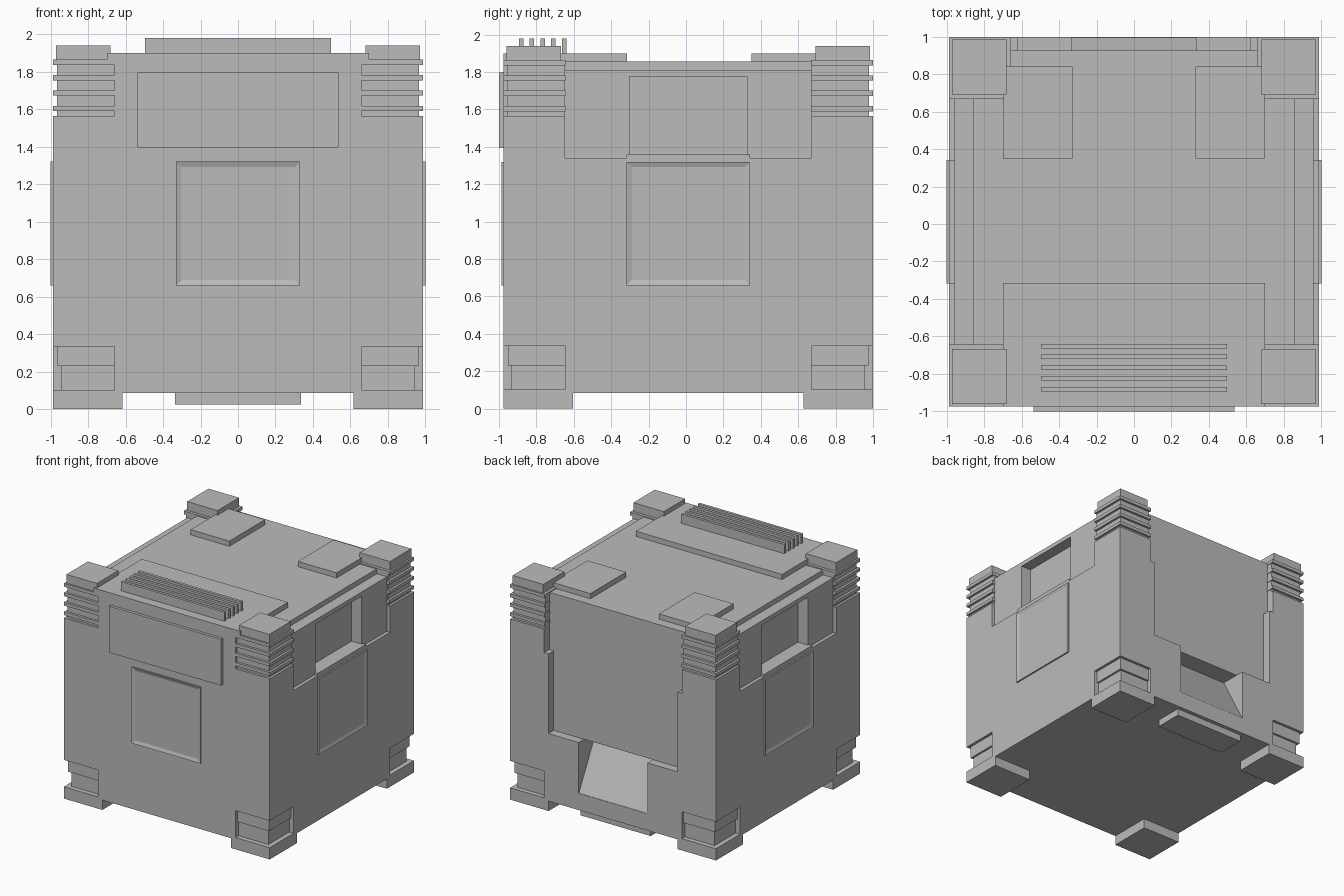
import bpy, bmesh
from mathutils import Vector

old = bpy.data.objects.get("Cube")
if old:
    bpy.data.objects.remove(old, do_unlink=True)

GREY = (0.5, 0.5, 0.5, 1)
mat = bpy.data.materials.new("plain_grey")
mat.use_nodes = True
mat.diffuse_color = GREY
mat.node_tree.nodes["Principled BSDF"].inputs["Base Color"].default_value = GREY

H = 0.987    # half width of the body
CY = 0.012   # body centre in y


def finish(name, bm):
    bmesh.ops.recalc_face_normals(bm, faces=bm.faces)
    mesh = bpy.data.meshes.new(name)
    bm.to_mesh(mesh)
    bm.free()
    mesh.materials.append(mat)
    ob = bpy.data.objects.new(name, mesh)
    bpy.context.collection.objects.link(ob)
    return ob


def add_box(bm, x, y, z):
    lo, hi = zip(*(sorted(r) for r in (x, y, z)))
    verts = bmesh.ops.create_cube(bm, size=1)["verts"]
    for v in verts:
        v.co = Vector([hi[i] if v.co[i] > 0 else lo[i] for i in range(3)])


def box(name, x, y, z):
    bm = bmesh.new()
    add_box(bm, x, y, z)
    return finish(name, bm)


def corner(sx, sy, inner, outer):
    """x and y ranges of a square block at one corner of the body."""
    return (sx * inner, sx * outer), (CY + sy * inner, CY + sy * outer)


def cut(target, cutter):
    cutter.hide_render = True
    mod = target.modifiers.new("cut", 'BOOLEAN')
    mod.operation = 'DIFFERENCE'
    mod.solver = 'EXACT'
    mod.object = cutter
    bpy.context.view_layer.objects.active = target
    bpy.ops.object.modifier_apply(modifier=mod.name)
    bpy.data.objects.remove(cutter, do_unlink=True)


def frame_panel(name, x, y, z, out):
    """Thin square plate with a sunken middle, facing the direction out."""
    bm = bmesh.new()
    add_box(bm, x, y, z)
    bm.normal_update()
    face = max(bm.faces, key=lambda f: f.normal.dot(Vector(out)))
    bmesh.ops.inset_region(bm, faces=[face], thickness=0.04)
    for v in face.verts:
        v.co -= Vector(out) * 0.01
    return finish(name, bm)


CORNERS = [(sx, sy, f"{a}_{b}") for sx, b in ((1, "left"), (-1, "right"))
           for sy, a in ((-1, "front"), (1, "back"))]

# Main body
body = box("body", (-H, H), (CY - H, CY + H), (0.085, 1.855))

# Corner notches
for sx, sy, tag in CORNERS:
    x, y = corner(sx, sy, 0.66, 1.2)
    cut(body, box("cutter", x, y, (1.565, 2.2)))
    cut(body, box("cutter", x, y, (0.085, 0.335)))

# Side recess, stepped top edge and deep window
for s in (-1, 1):
    cut(body, box("cutter", (s * 0.957, s * 1.2), (CY - 0.66, CY + 0.66), (1.34, 2.2)))
    cut(body, box("cutter", (s * 0.86, s * 1.2), (CY - 0.66, CY + 0.66), (1.812, 2.2)))
    cut(body, box("cutter", (s * 0.86, s * 1.2), (CY - 0.315, CY + 0.315), (1.36, 1.775)))
    sill = box("side_sill_" + ("left" if s > 0 else "right"), (s * 0.94, s * H),
               (CY - 0.33, CY + 0.33), (1.33, 1.36))

# Back recess, wider at the top
cut(body, box("cutter", (-0.62, 0.62), (0.925, 1.2), (0.67, 2.2)))
cut(body, box("cutter", (-0.66, 0.66), (0.925, 1.2), (1.36, 2.3)))

# Sloped scoop below the back recess
bm = bmesh.new()
profile = [(0.76, 0.67), (1.1, 0.67), (1.1, 0.23), (0.995, 0.23)]
loop = bm.faces.new([bm.verts.new((-0.33, y, z)) for y, z in profile])
ext = bmesh.ops.extrude_face_region(bm, geom=[loop])
for g in ext["geom"]:
    if isinstance(g, bmesh.types.BMVert):
        g.co.x = 0.33
cut(body, finish("cutter", bm))

# Corner columns with ribs, lower blocks and feet
for sx, sy, tag in CORNERS:
    box("column_core_" + tag, *corner(sx, sy, 0.66, 0.967), (1.56, 1.85))
    box("column_cap_" + tag, *corner(sx, sy, 0.68, 0.972), (1.84, 1.94))
    for i in range(4):
        z = 1.59 + i * 0.082
        box(f"rib_{tag}_{i + 1}", *corner(sx, sy, 0.655, H), (z, z + 0.028))
    box("lower_block_" + tag, *corner(sx, sy, 0.65, 0.945), (0.09, 0.23))
    box("upper_block_" + tag, *corner(sx, sy, 0.65, 0.963), (0.23, 0.335))
    box("foot_" + tag, *corner(sx, sy, 0.617, H), (0, 0.102))

# Roof plate, vent bars and pads
box("roof_front_plate", (-0.7, 0.7), (CY - H, -0.315), (1.84, 1.9))
for i in range(5):
    y = -0.893 + i * 0.0573
    box(f"vent_bar_{i + 1}", (-0.495, 0.495), (y, y + 0.024), (1.89, 1.98))
for s, side in ((1, "left"), (-1, "right")):
    box("roof_pad_" + side, (s * 0.328, s * 0.7), (0.35, 0.84), (1.84, 1.9))

# Plates on the front, sides and underside
box("front_plate", (-0.537, 0.537), (-1, -0.96), (1.395, 1.797))
frame_panel("front_panel", (-0.33, 0.33), (-0.987, -0.975), (0.66, 1.32), (0, -1, 0))
for s, side in ((1, "left"), (-1, "right")):
    frame_panel("side_panel_" + side, (s * 0.985, s), (CY - 0.33, CY + 0.33),
                (0.66, 1.32), (s, 0, 0))
box("bottom_plate", (-0.337, 0.337), (0.72, 0.965), (0.025, 0.1))
